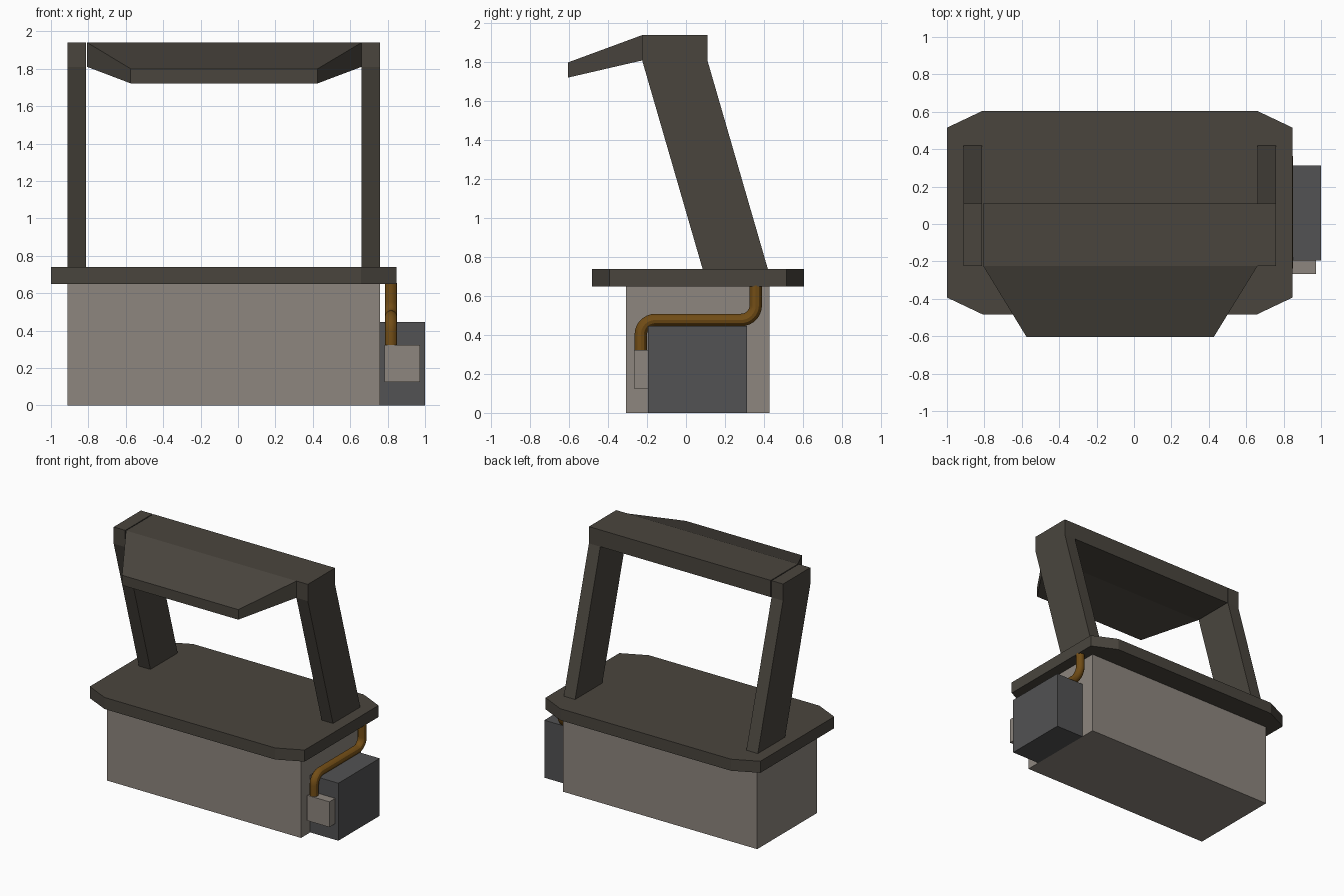
import bpy, bmesh, math
from mathutils import Vector

if "Cube" in bpy.data.objects:
    bpy.data.objects.remove(bpy.data.objects["Cube"])


def material(name, rgb):
    m = bpy.data.materials.new(name)
    m.diffuse_color = (*rgb, 1)
    m.use_nodes = True
    m.node_tree.nodes["Principled BSDF"].inputs["Base Color"].default_value = m.diffuse_color
    return m


DARK = material("dark_brown", (0.068, 0.060, 0.048))
STONE = material("warm_grey", (0.27, 0.24, 0.21))
STEEL = material("charcoal", (0.085, 0.085, 0.087))
COPPER = material("copper_brown", (0.17, 0.075, 0.008))


def loft(name, rings, mat):
    """Closed solid through a series of matching vertex rings."""
    bm = bmesh.new()
    rows = [[bm.verts.new(p) for p in ring] for ring in rings]
    n = len(rows[0])
    for a, b in zip(rows, rows[1:]):
        for i in range(n):
            j = (i + 1) % n
            bm.faces.new((a[i], a[j], b[j], b[i]))
    bm.faces.new(rows[0])
    bm.faces.new(rows[-1])
    bmesh.ops.recalc_face_normals(bm, faces=bm.faces)
    me = bpy.data.meshes.new(name)
    bm.to_mesh(me)
    bm.free()
    me.materials.append(mat)
    ob = bpy.data.objects.new(name, me)
    bpy.context.collection.objects.link(ob)
    return ob


def box(name, x, y, z, mat):
    outline = [(x[0], y[0]), (x[1], y[0]), (x[1], y[1]), (x[0], y[1])]
    return loft(name, [[(*p, h) for p in outline] for h in z], mat)


# Main body and side equipment
box("base_block", (-0.912, 0.758), (-0.308, 0.428), (0, 0.65), STONE)
box("side_unit", (0.758, 1.0), (-0.195, 0.312), (0, 0.447), STEEL)
box("junction_box", (0.782, 0.972), (-0.266, -0.195), (0.125, 0.322), STONE)

# Counter top with clipped corners
x0, x1, y0, y1 = -1.0, 0.848, -0.483, 0.605
cx, cy = 0.19, 0.09
outline = [(x0 + cx, y0), (x1 - cx, y0), (x1, y0 + cy), (x1, y1 - cy),
           (x1 - cx, y1), (x0 + cx, y1), (x0, y1 - cy), (x0, y0 + cy)]
loft("counter_top", [[(x, y, z) for x, y in outline] for z in (0.65, 0.74)], DARK)

# Two leaning posts
profile = [(0.085, 0.74), (0.42, 0.74), (0.11, 1.81), (0.11, 1.94),
           (-0.225, 1.94), (-0.225, 1.81)]
for name, xs in (("left_post", (-0.912, -0.813)), ("right_post", (0.66, 0.758))):
    loft(name, [[(x, y, z) for y, z in profile] for x in xs], DARK)

# Top beam running into the tapered visor
sections = [(0.11, -0.806, 0.66, 1.81, 1.94),
            (-0.225, -0.806, 0.66, 1.81, 1.94),
            (-0.605, -0.574, 0.426, 1.722, 1.80)]
loft("beam_and_visor", [[(a, y, lo), (b, y, lo), (b, y, hi), (a, y, hi)]
                        for y, a, b, lo, hi in sections], DARK)

# Pipe with two rounded bends
px, ya, yb, zm, r = 0.818, -0.232, 0.358, 0.477, 0.075
path = [(ya, 0.31)]
for i in range(9):
    t = math.pi / 2 * i / 8
    path.append((ya + r - r * math.cos(t), zm - r + r * math.sin(t)))
for i in range(9):
    t = math.pi / 2 * i / 8
    path.append((yb - r + r * math.sin(t), zm + r - r * math.cos(t)))
path.append((yb, 0.655))
cu = bpy.data.curves.new("pipe", "CURVE")
cu.dimensions = "3D"
cu.bevel_depth = 0.032
cu.bevel_resolution = 4
cu.use_fill_caps = True
sp = cu.splines.new("POLY")
sp.points.add(len(path) - 1)
for pt, (y, z) in zip(sp.points, path):
    pt.co = (px, y, z, 1)
cu.materials.append(COPPER)
pipe = bpy.data.objects.new("pipe", cu)
bpy.context.collection.objects.link(pipe)
bpy.context.view_layer.objects.active = pipe
pipe.select_set(True)
bpy.ops.object.convert(target="MESH")
bpy.ops.object.shade_smooth_by_angle()
